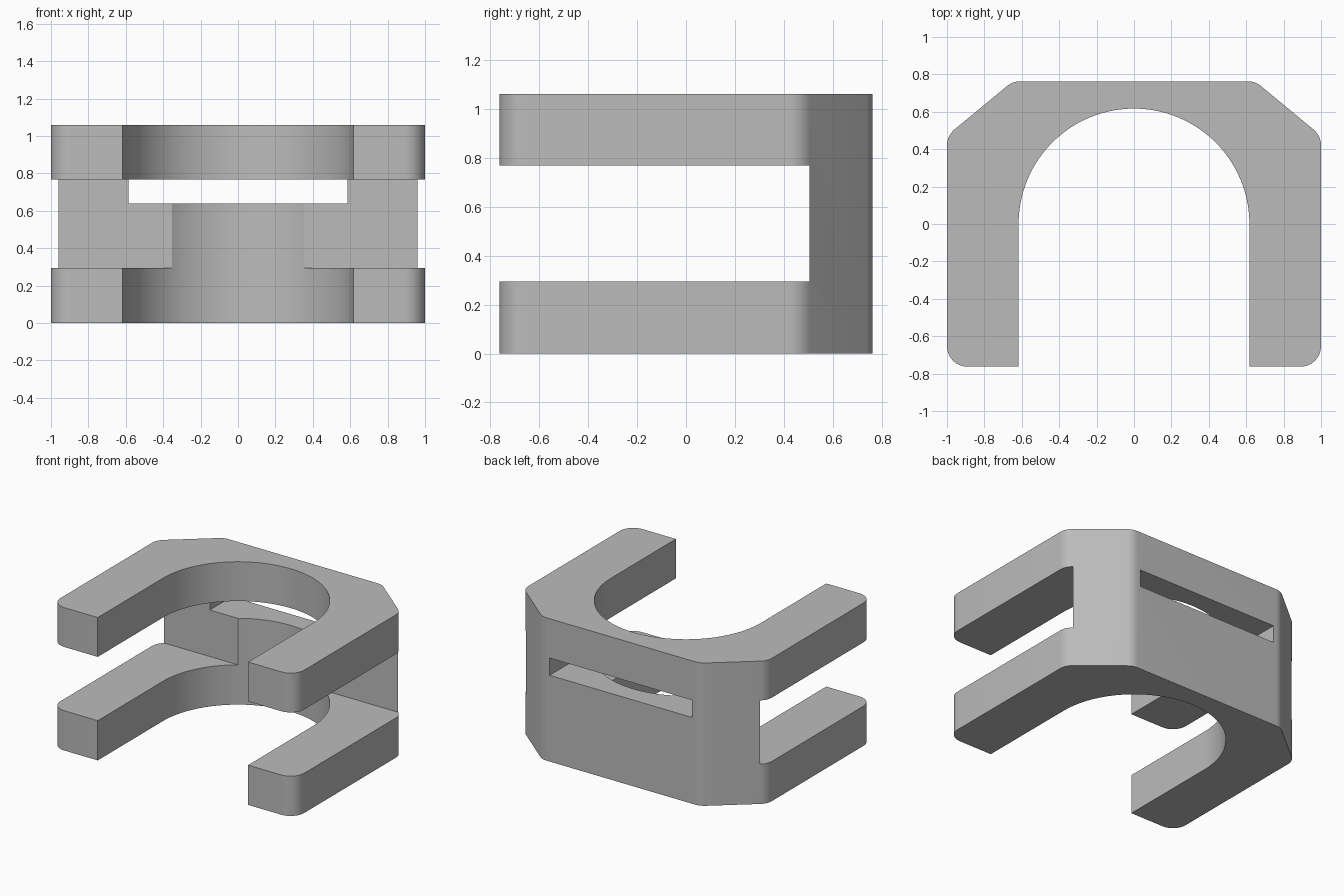
import bpy, bmesh, math
from mathutils import Vector

cube = bpy.data.objects.get("Cube")
if cube:
    bpy.data.objects.remove(cube, do_unlink=True)

HEIGHT, BORE, BACK = 1.06, 0.617, 0.763
GAP_LOW, GAP_HIGH, WALL = 0.295, 0.768, 0.505
SLOT_LOW, SLOT_HALF = 0.64, 0.585

grey = bpy.data.materials.new("plain grey")
grey.use_nodes = True
colour = (0.5, 0.5, 0.5, 1)
grey.diffuse_color = colour
grey.node_tree.nodes["Principled BSDF"].inputs["Base Color"].default_value = colour


def fillet(before, corner, after, radius, steps=8):
    """Points of an arc tangent to both sides of a corner."""
    p, a, b = Vector(corner), Vector(before), Vector(after)
    u, v = (a - p).normalized(), (b - p).normalized()
    half = u.angle(v) / 2
    centre = p + (u + v).normalized() * radius / math.sin(half)
    start = p + u * radius / math.tan(half) - centre
    end = p + v * radius / math.tan(half) - centre
    sweep = math.pi - 2 * half
    return [centre + (start * math.sin(sweep * (1 - i / steps))
                      + end * math.sin(sweep * i / steps)) / math.sin(sweep)
            for i in range(steps + 1)]


def prism(name, outline, low, high):
    bm = bmesh.new()
    face = bm.faces.new([bm.verts.new((p[0], p[1], low)) for p in outline])
    top = bmesh.ops.extrude_face_region(bm, geom=[face])["geom"]
    bmesh.ops.translate(bm, vec=(0, 0, high - low),
                        verts=[g for g in top if isinstance(g, bmesh.types.BMVert)])
    bmesh.ops.recalc_face_normals(bm, faces=bm.faces)
    mesh = bpy.data.meshes.new(name)
    bm.to_mesh(mesh)
    bm.free()
    mesh.materials.append(grey)
    obj = bpy.data.objects.new(name, mesh)
    bpy.context.collection.objects.link(obj)
    return obj


def box(name, half_width, front, back, low, high):
    return prism(name, [(-half_width, front), (half_width, front),
                        (half_width, back), (-half_width, back)], low, high)


# Half outline of the clip, from the inner front tip round to the back
corners = [(BORE, -BACK), (1, -BACK), (1, 0.472), (0.648, BACK), (0, BACK)]
half = [Vector(corners[0])]
for i in range(1, 4):
    half += fillet(*corners[i - 1:i + 2], 0.11)
outline = half + [Vector((-p.x, p.y)) for p in reversed(half)]

# Round bore opening to the front
steps = 64
outline += [(-BORE * math.cos(math.pi * i / steps), BORE * math.sin(math.pi * i / steps))
            for i in range(steps + 1)]
body = prism("clip_body", outline, 0, HEIGHT)

# Gap between the upper and lower arms, and slot through the back wall
cutters = [box("arm_gap_cutter", 1.2, -1, WALL, GAP_LOW, GAP_HIGH),
           box("back_slot_cutter", SLOT_HALF, 0.2, 1, SLOT_LOW, GAP_HIGH)]
bpy.ops.object.select_all(action="DESELECT")
bpy.context.view_layer.objects.active = body
body.select_set(True)
for cutter in cutters:
    cutter.hide_render = True
    cut = body.modifiers.new(cutter.name, "BOOLEAN")
    cut.operation, cut.solver, cut.object = "DIFFERENCE", "EXACT", cutter
    bpy.ops.object.modifier_apply(modifier=cut.name)
    bpy.data.objects.remove(cutter, do_unlink=True)

bpy.ops.object.shade_smooth_by_angle(angle=math.radians(25))
